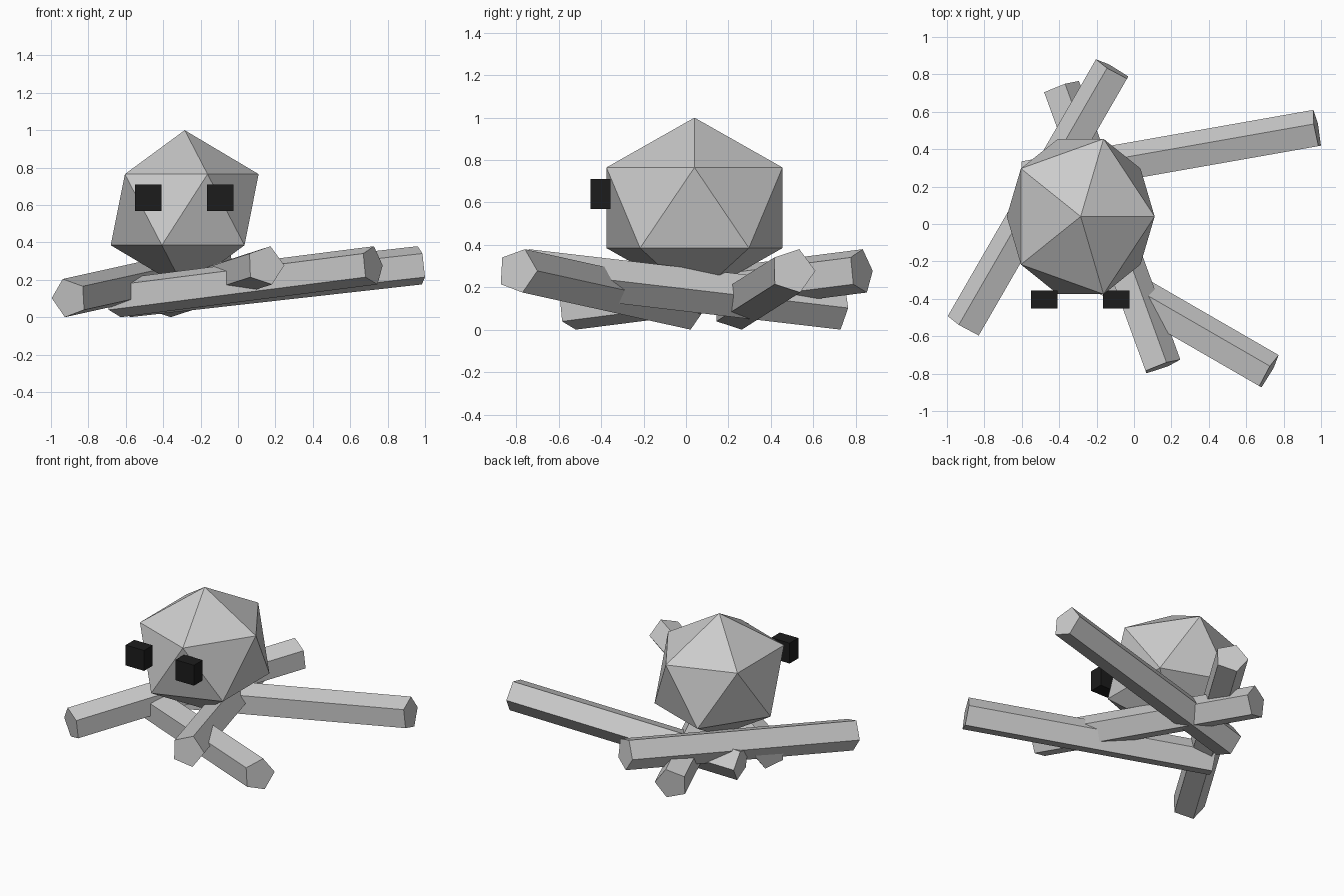
import bpy
from math import radians

if "Cube" in bpy.data.objects:
    bpy.data.objects.remove(bpy.data.objects["Cube"])

# Head: stretched low-poly icosphere
bpy.ops.mesh.primitive_ico_sphere_add(subdivisions=1, radius=1, location=(-0.285, 0.04, 0.575))
head = bpy.context.object
head.name = "head"
head.scale = (0.442, 0.488, 0.425)

# Eyes: two dark blocks on the front of the head
black = bpy.data.materials.new("eye_black")
black.diffuse_color = (0.012, 0.012, 0.012, 1)
black.use_nodes = True
black.node_tree.nodes["Principled BSDF"].inputs["Base Color"].default_value = black.diffuse_color
for side, x in (("right", -0.48), ("left", -0.095)):
    bpy.ops.mesh.primitive_cube_add(size=1, location=(x, -0.403, 0.64))
    eye = bpy.context.object
    eye.name = side + "_eye"
    eye.scale = (0.142, 0.095, 0.142)
    eye.data.materials.append(black)

# Legs: four long five-sided bars crossing under the head, each tilted up at one end
TILT = 6.3
for i, (x, y, heading) in enumerate([
    (0.197, 0.366, 10),
    (-0.506, 0.140, 60),
    (-0.125, -0.017, -70),
    (0.033, -0.398, -30),
]):
    bpy.ops.mesh.primitive_cylinder_add(
        vertices=5, radius=0.108, depth=1.595, location=(x, y, 0.19),
        rotation=(0, radians(90 - TILT), radians(heading)))
    bpy.context.object.name = f"leg_bar_{i + 1}"
